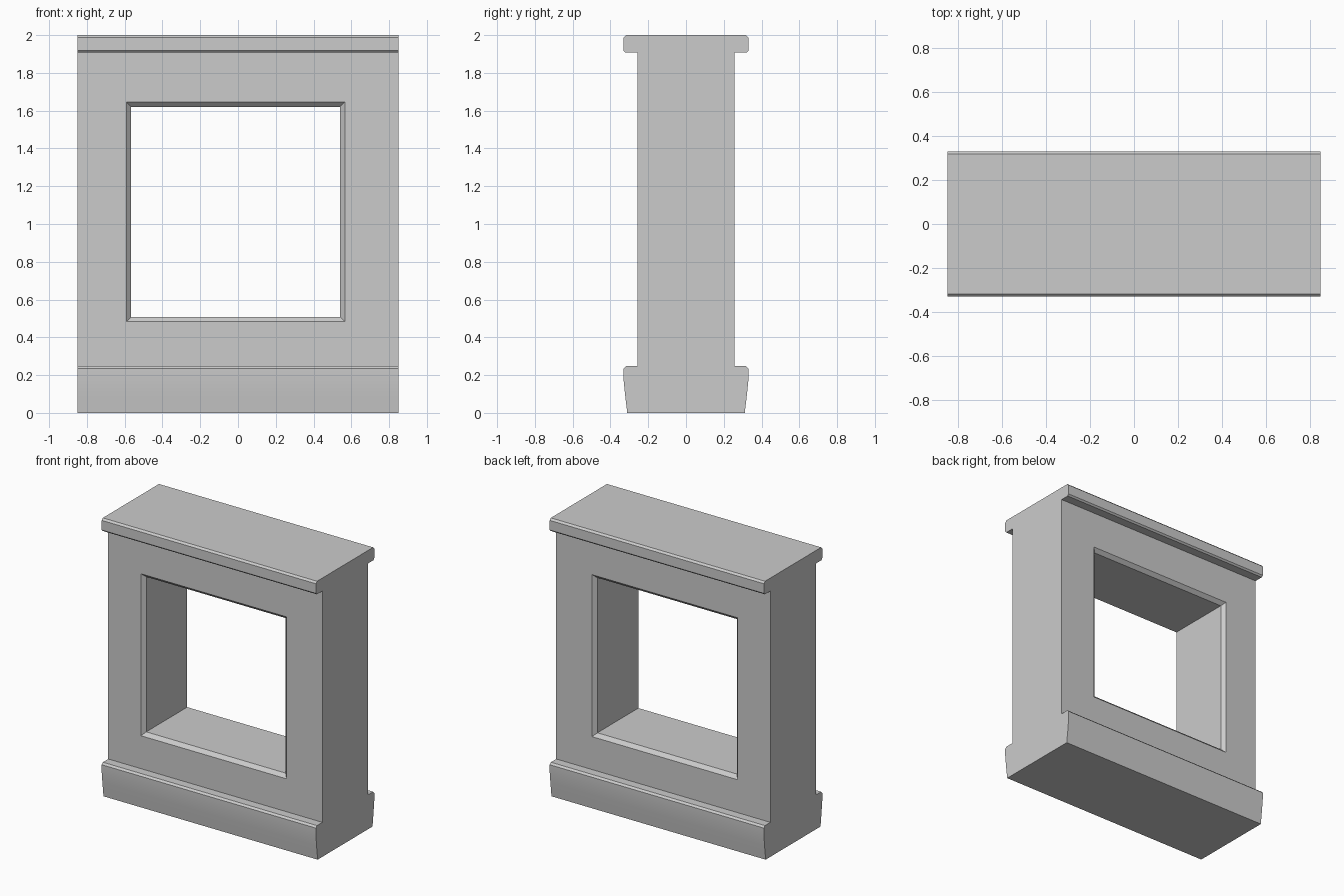
import bpy, bmesh, math

if "Cube" in bpy.data.objects:
    bpy.data.objects.remove(bpy.data.objects["Cube"])


def loft(name, rings):
    """Closed solid through a list of equal-length vertex rings."""
    bm = bmesh.new()
    loops = [[bm.verts.new(p) for p in ring] for ring in rings]
    n = len(loops[0])
    for a, b in zip(loops, loops[1:]):
        for i in range(n):
            j = (i + 1) % n
            bm.faces.new((a[i], a[j], b[j], b[i]))
    bm.faces.new(loops[0])
    bm.faces.new(loops[-1])
    bmesh.ops.recalc_face_normals(bm, faces=bm.faces)
    mesh = bpy.data.meshes.new(name)
    bm.to_mesh(mesh)
    bm.free()
    ob = bpy.data.objects.new(name, mesh)
    bpy.context.collection.objects.link(ob)
    return ob


# Wall: half profile (y, z) with flared plinth and capping, mirrored and extruded along x
HALF_X, WALL_Y = 0.85, 0.257
half = [(0.311, 0), (0.323, 0.1), (0.331, 0.18), (0.331, 0.234), (0.318, 0.247),
        (WALL_Y, 0.247), (WALL_Y, 1.907), (0.32, 1.907), (0.331, 1.918),
        (0.331, 1.987), (0.318, 2.0)]
profile = half + [(-y, z) for y, z in reversed(half)]
wall = loft("window_wall", [[(x, y, z) for y, z in profile] for x in (-HALF_X, HALF_X)])

# Window opening cutter: bevelled at both wall faces
CX, CZ, INNER_X, INNER_Z, BEVEL = -0.0125, 1.064, 0.553, 0.556, 0.025


def rect(y, grow):
    w, h = INNER_X + grow, INNER_Z + grow
    return [(CX + sx * w, y, CZ + sz * h) for sx, sz in ((-1, -1), (1, -1), (1, 1), (-1, 1))]


out = 0.05
cutter = loft("opening_cutter", [
    rect(-WALL_Y - out, BEVEL + out), rect(-WALL_Y + BEVEL, 0),
    rect(WALL_Y - BEVEL, 0), rect(WALL_Y + out, BEVEL + out)])
cutter.hide_render = True
cutter.hide_set(True)

# Soft plinth flare, crisp bevels
bpy.context.view_layer.objects.active = wall
wall.select_set(True)
bpy.ops.object.shade_smooth_by_angle(angle=math.radians(30))

cut = wall.modifiers.new("opening", 'BOOLEAN')
cut.operation = 'DIFFERENCE'
cut.solver = 'EXACT'
cut.object = cutter
